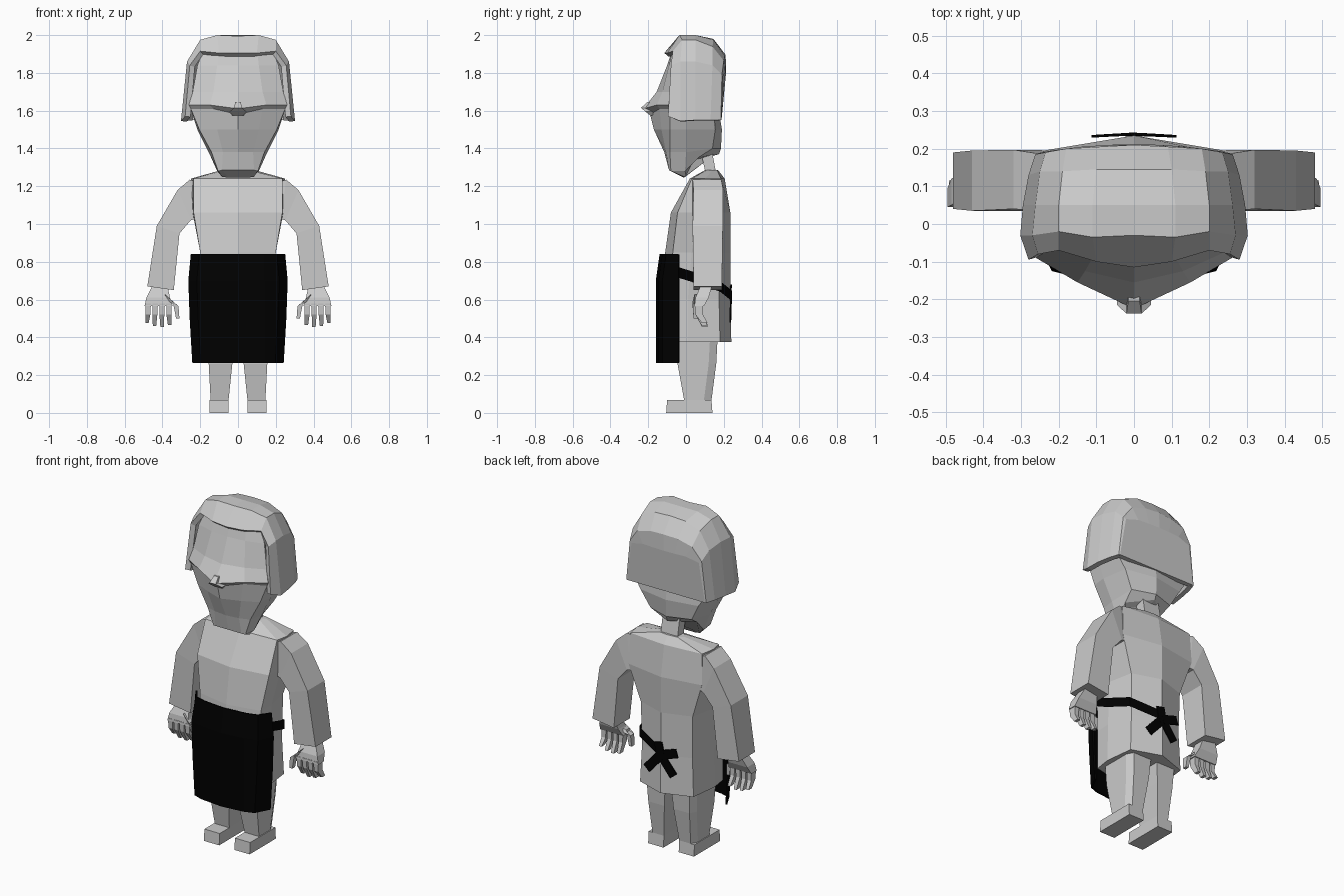
import bpy, bmesh, math
from mathutils import Vector


def material(name, c):
    m = bpy.data.materials.new(name)
    m.diffuse_color = (*c, 1)
    return m


GREY = material("pale grey", (0.6, 0.6, 0.6))
BLACK = material("black cloth", (0.0, 0.0, 0.0))


def ring(half):
    """Close a half outline (front centre to back centre) by mirroring."""
    return half + [(-x, y, z) for x, y, z in reversed(half[1:-1])]


def arch(half):
    """Mirror an open half path that ends on x = 0."""
    return half + [(-x, y, z) for x, y, z in reversed(half[:-1])]


def flat(z, pts):
    return [(x, y, z) for x, y in pts]


def loft(name, rows, mat, closed=True, start=True, end=True, sx=1, thick=0):
    bm = bmesh.new()
    vs = [[bm.verts.new((x * sx, y, z)) for x, y, z in r] for r in rows]
    n = len(rows[0])
    for a, b in zip(vs, vs[1:]):
        for i in range(n if closed else n - 1):
            j = (i + 1) % n
            bm.faces.new((a[i], a[j], b[j], b[i]))
    if start:
        bm.faces.new(vs[0])
    if end:
        bm.faces.new(vs[-1])
    bmesh.ops.recalc_face_normals(bm, faces=bm.faces)
    me = bpy.data.meshes.new(name)
    bm.to_mesh(me)
    bm.free()
    me.materials.append(mat)
    ob = bpy.data.objects.new(name, me)
    bpy.context.collection.objects.link(ob)
    if thick:
        s = ob.modifiers.new("thickness", "SOLIDIFY")
        s.thickness = thick
        s.offset = -1
    return ob


def rect(x0, x1, y0, y1, z0, z1=None):
    """Four-sided section; z0 on the x0 edge, z1 on the x1 edge."""
    z1 = z0 if z1 is None else z1
    return [(x0, y0, z0), (x1, y0, z1), (x1, y1, z1), (x0, y1, z0)]


# Robe body
loft("robe", [ring(flat(z, p)) for z, p in (
    (1.285, [(0, .10), (.06, .11), (.09, .14), (.06, .165), (0, .17)]),
    (1.24, [(0, .02), (.235, .03), (.25, .10), (.235, .185), (0, .205)]),
    (1.06, [(0, -.08), (.235, -.045), (.24, .06), (.24, .195), (0, .235)]),
    (.85, [(0, -.11), (.20, -.07), (.20, .03), (.17, .18), (0, .235)]),
    (.60, [(0, -.13), (.185, -.085), (.19, .01), (.165, .175), (0, .235)]),
    (.375, [(0, -.13), (.18, -.09), (.195, .01), (.175, .18), (0, .24)]))], GREY)

# Neck, leaning forward into the head
loft("neck", [rect(-.055, .055, .11, .165, 1.24), rect(-.055, .055, .075, .135, 1.40)], GREY)

# Head: brow sloping out to a ledge, undercut mouth, jaw flaps, narrow chin
loft("head", [ring(h) for h in (
    flat(1.93, [(0, -.07), (.10, -.07), (.18, -.04), (.18, 0), (.17, .14), (0, .16)]),
    flat(1.84, [(0, -.10), (.11, -.09), (.215, -.06), (.215, 0), (.20, .16), (0, .175)]),
    flat(1.70, [(0, -.155), (.13, -.125), (.24, -.075), (.24, 0), (.22, .15), (0, .17)]),
    [(0, -.225, 1.61), (.15, -.155, 1.63), (.26, -.09, 1.63), (.26, 0, 1.63), (.24, .15, 1.63), (0, .175, 1.63)],
    [(0, -.19, 1.58), (.13, -.14, 1.61), (.25, -.085, 1.61), (.25, 0, 1.61), (.23, .15, 1.56), (0, .18, 1.56)],
    [(0, -.17, 1.50), (.11, -.13, 1.50), (.205, -.085, 1.50), (.215, 0, 1.50), (.19, .155, 1.50), (0, .19, 1.50)],
    [(0, -.115, 1.38), (.08, -.105, 1.38), (.14, -.085, 1.38), (.155, 0, 1.38), (.135, .14, 1.40), (0, .185, 1.40)],
    [(0, -.09, 1.285), (.085, -.09, 1.285), (.105, -.08, 1.28), (.11, -.005, 1.28), (.12, .07, 1.355),
     (0, .175, 1.37)],
    [(0, -.01, 1.245), (.05, -.01, 1.245), (.085, -.01, 1.25), (.085, 0, 1.255), (.09, .04, 1.34),
     (0, .14, 1.36)])], GREY)

# Low nose wedge
loft("nose", [rect(-.015, .015, -.205, -.15, 1.645), rect(-.02, .02, -.238, -.15, 1.615),
              rect(-.045, .045, -.215, -.15, 1.595), rect(-.03, .03, -.19, -.15, 1.575)], GREY)

# Hair: a shell of arches from the fringe to the back
loft("hair", [arch(h) for h in (
    [(.28, -.095, 1.57), (.255, -.08, 1.84), (.20, -.07, 1.915), (.10, -.10, 1.905), (0, -.115, 1.905)],
    [(.302, -.03, 1.545), (.27, -.03, 1.86), (.20, -.02, 1.975), (.11, -.035, 2.0), (0, -.03, 1.995)],
    [(.295, .05, 1.55), (.262, .05, 1.86), (.20, .05, 1.975), (.11, .05, 2.0), (0, .05, 2.0)],
    [(.28, .13, 1.55), (.25, .14, 1.84), (.19, .14, 1.94), (.10, .145, 1.975), (0, .145, 1.98)],
    [(.262, .185, 1.55), (.235, .19, 1.79), (.18, .20, 1.865), (.09, .205, 1.89), (0, .21, 1.895)],
    [(.255, .188, 1.55), (.22, .195, 1.78), (.14, .205, 1.80), (.07, .21, 1.80), (0, .212, 1.80)])],
    GREY, closed=False, start=False, thick=.03)

for side, sx in (("right", 1), ("left", -1)):
    # Sleeve, starting inside the shoulder
    loft(side + "_sleeve", [
        [(.20, .04, 1.04), (.225, .04, 1.225), (.225, .18, 1.225), (.20, .185, 1.04)],
        [(.23, .035, 1.025), (.255, .035, 1.235), (.255, .187, 1.235), (.23, .193, 1.025)],
        [(.25, .035, 1.02), (.32, .04, 1.18), (.32, .197, 1.18), (.25, .197, 1.02)],
        rect(.31, .43, .035, .195, .95, .99),
        rect(.34, .48, .04, .19, .65, .67)], GREY, sx=sx)
    # Hand: palm, four fingers, thumb
    loft(side + "_palm", [rect(.375, .45, .08, .14, .68), rect(.36, .485, .05, .12, .61),
                          rect(.345, .495, .045, .095, .565)], GREY, sx=sx)
    for i in range(4):
        x = .365 + i * .037
        tip = .362 + i * .040
        low = (.465, .455, .46, .475)[i]
        loft(f"{side}_finger_{i + 1}", [rect(x - .015, x + .015, .045, .09, .58),
                                       rect(x - .012, x + .014, .05, .09, .52),
                                       rect(tip - .009, tip + .009, .085, .115, low)], GREY, sx=sx)
    loft(side + "_thumb", [rect(.36, .39, .045, .09, .585, .63), rect(.315, .345, .035, .07, .565, .59),
                           rect(.31, .328, .04, .065, .50)], GREY, sx=sx)
    # Leg with one bevelled outer back edge
    legs = []
    for z, xi, xo, f, b in ((.45, .015, .165, -.05, .17), (.26, .03, .155, -.045, .16),
                            (.068, .05, .145, -.01, .135), (.03, .05, .145, -.01, .134)):
        legs.append([(xi, f, z), (xo, f, z), (xo, b - .04, z), (xo - .02, b, z), (xi, b, z)])
    loft(side + "_leg", legs, GREY, sx=sx)
    loft(side + "_foot", [rect(.05, .15, -.105, .14, 0), rect(.05, .15, -.10, .135, .068)], GREY, sx=sx)

# Apron: curved sheet hanging in front
loft("apron", [arch(flat(z, [(w, -.04), (w - .045, -.125 + d), (.14, -.145 + d), (0, -.16 + d)]))
               for z, w, d in ((.84, .25, .02), (.70, .263, 0), (.50, .256, 0), (.265, .242, 0))],
     BLACK, closed=False, start=False, end=False, thick=.01)

# Belt ribbon on the right side, sloping to the knot at the back
path = [(.25, -.045, .745), (.208, .02, .725), (.18, .18, .67), (0, .243, .62)]
loft("belt", [[(x, y, z + dz) for x, y, z in path] for dz in (.028, -.028)],
     BLACK, closed=False, start=False, end=False)

# Tied bow: four ribbon ends
c = Vector((0, .60))
for i, (ang, length) in enumerate(((78, .075), (162, .11), (232, .135), (312, .14))):
    a = math.radians(ang)
    d = Vector((math.cos(a), math.sin(a)))
    n = Vector((-d.y, d.x)) * .026
    p = [c - n, c + d * length - n, c + d * length + n, c + n]
    loft(f"bow_end_{i + 1}", [[(q.x, y - abs(q.x) * .06, q.y) for q in p] for y in (.236, .243)], BLACK)
